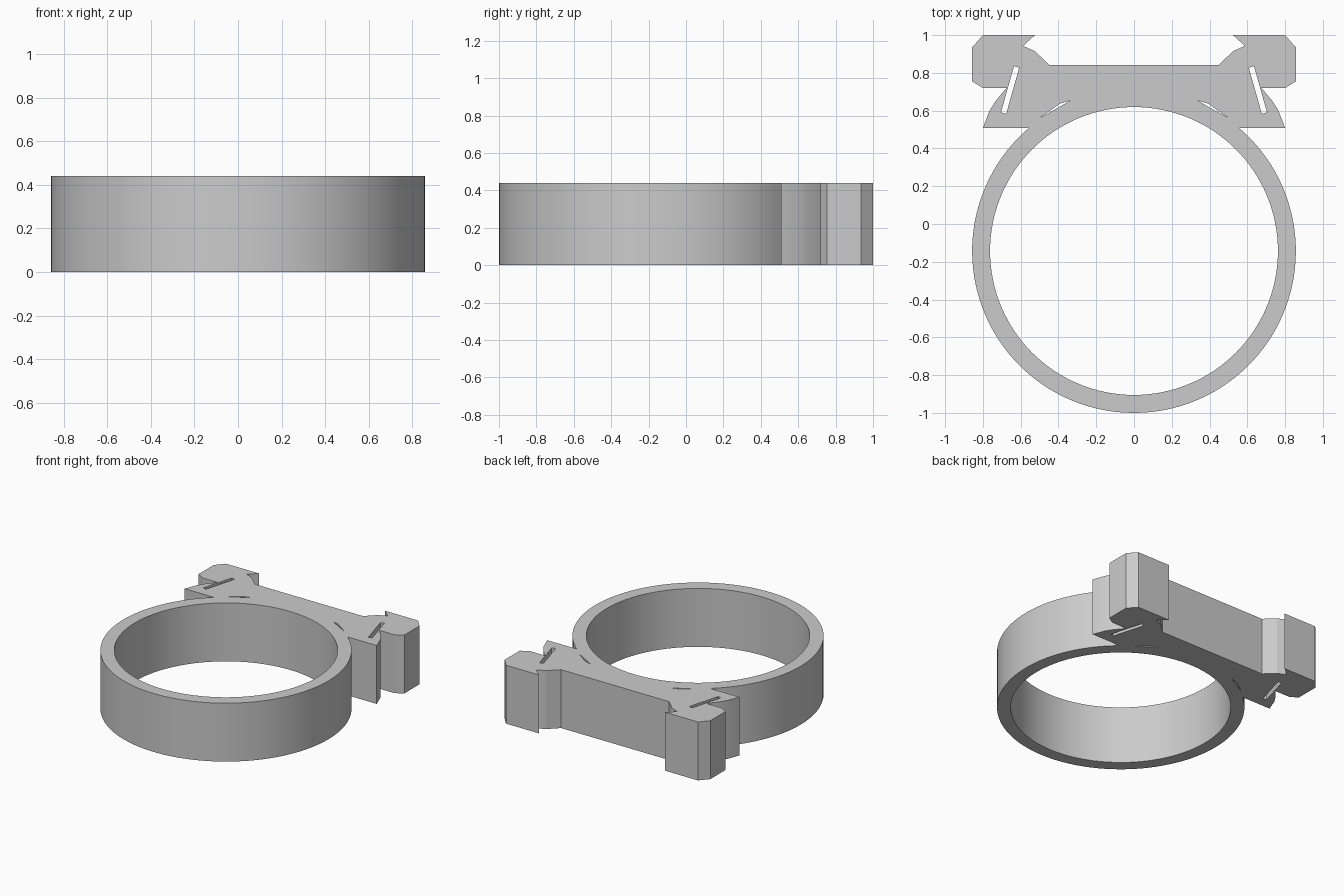
import bpy
import bmesh
import math

HEIGHT = 0.44
CENTER_Y = -0.143
OUTER, INNER = 0.857, 0.762

cube = bpy.data.objects.get("Cube")
if cube:
    bpy.data.objects.remove(cube, do_unlink=True)

grey = bpy.data.materials.new("light_grey")
grey.use_nodes = True
grey.diffuse_color = (0.6, 0.6, 0.6, 1)
grey.node_tree.nodes["Principled BSDF"].inputs["Base Color"].default_value = (0.6, 0.6, 0.6, 1)


def arc(radius, start, end, steps):
    """Points along a circle about the ring centre."""
    angles = [start + (end - start) * i / steps for i in range(steps + 1)]
    return [(radius * math.cos(a), CENTER_Y + radius * math.sin(a)) for a in angles]


def mirrored(points):
    return [(-x, y) for x, y in reversed(points)]


# Right half of the clamp bracket, from the back plate round to the ring
bracket = [(0.45, 0.843), (0.524, 0.915), (0.587, 0.943), (0.524, 1.0),
           (0.80, 1.0), (0.857, 0.935), (0.857, 0.755), (0.80, 0.72),
           (0.675, 0.72), (0.73, 0.655), (0.765, 0.6), (0.80, 0.508)]

# Ring outline starts where the bracket's lower edge meets it
join = math.asin((0.508 - CENTER_Y) / OUTER)
ring = arc(OUTER, join, -math.pi - join, 100)
outline = bracket + ring + mirrored(bracket)

# Openings: finger hole, slanted slots and thin relief slits
bore = arc(INNER, 0, 2 * math.pi, 128)[:-1]
slot = [(0.608, 0.827), (0.635, 0.836), (0.704, 0.592), (0.677, 0.582)]
slit = [(0.335, 0.655), (0.39, 0.638), (0.50, 0.562), (0.40, 0.617)]
loops = [outline, bore, slot, mirrored(slot), slit, mirrored(slit)]

# Filled flat curve extruded to the full height
curve = bpy.data.curves.new("ring_with_bracket", "CURVE")
curve.dimensions = "2D"
curve.fill_mode = "BOTH"
curve.extrude = HEIGHT / 2
for points in loops:
    spline = curve.splines.new("POLY")
    spline.points.add(len(points) - 1)
    for point, (x, y) in zip(spline.points, points):
        point.co = (x, y, 0, 1)
    spline.use_cyclic_u = True
body = bpy.data.objects.new("ring_with_bracket", curve)
bpy.context.collection.objects.link(body)

bpy.ops.object.select_all(action="DESELECT")
body.select_set(True)
bpy.context.view_layer.objects.active = body
bpy.ops.object.convert(target="MESH")
body = bpy.context.object

# Weld the walls to the caps and stand the part on the ground
bm = bmesh.new()
bm.from_mesh(body.data)
bmesh.ops.remove_doubles(bm, verts=bm.verts, dist=0.0001)
bmesh.ops.translate(bm, verts=bm.verts, vec=(0, 0, HEIGHT / 2))
bmesh.ops.recalc_face_normals(bm, faces=bm.faces)
bm.to_mesh(body.data)
bm.free()

body.data.materials.clear()
body.data.materials.append(grey)
bpy.ops.object.shade_smooth_by_angle(angle=math.radians(15))
